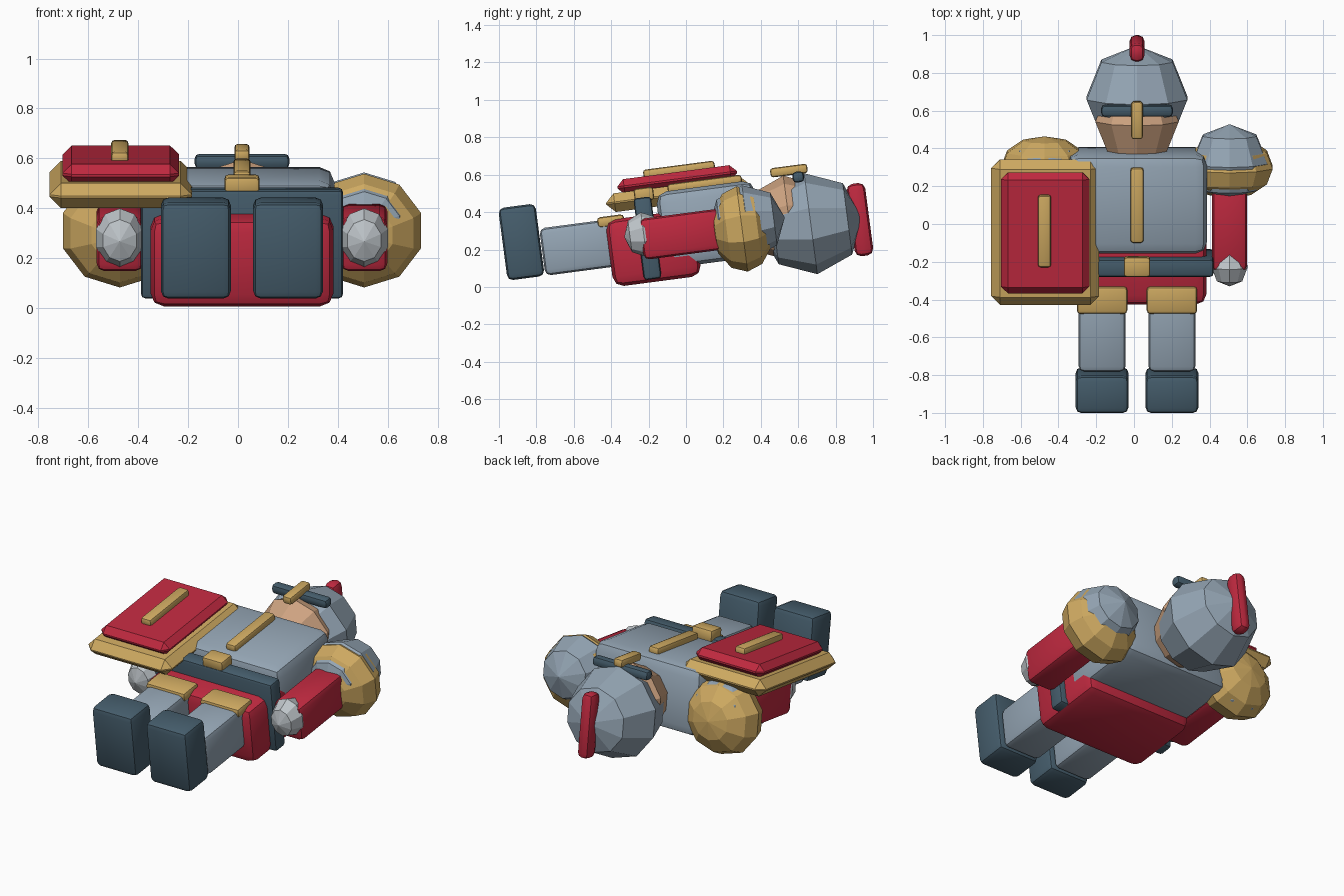
import bpy, bmesh, math
from mathutils import Matrix, Vector

if "Cube" in bpy.data.objects:
    bpy.data.objects.remove(bpy.data.objects["Cube"])

TILT = Matrix.Rotation(math.radians(7.5), 4, 'X')   # figure lies back, head end raised
MID = 0.016                                         # x of the body's centre line


def material(name, rgb):
    m = bpy.data.materials.new(name)
    m.diffuse_color = (*rgb, 1)
    m.use_nodes = True
    m.node_tree.nodes["Principled BSDF"].inputs["Base Color"].default_value = m.diffuse_color
    return m


STEEL = material("steel", (0.30, 0.38, 0.46))
DARK = material("dark_steel", (0.06, 0.11, 0.15))
RED = material("red_cloth", (0.52, 0.022, 0.05))
GOLD = material("gold", (0.62, 0.40, 0.12))
SKIN = material("skin", (0.62, 0.37, 0.22))
SILVER = material("silver", (0.52, 0.56, 0.59))


def finish(bm, name, loc, mat):
    """Turn a bmesh into a tilted object placed at loc."""
    bmesh.ops.transform(bm, matrix=Matrix.Translation(Vector(loc)) @ TILT, verts=bm.verts)
    me = bpy.data.meshes.new(name)
    bm.to_mesh(me)
    bm.free()
    me.materials.append(mat)
    ob = bpy.data.objects.new(name, me)
    bpy.context.collection.objects.link(ob)
    return ob


def box(name, loc, size, mat, bevel=0.02, seg=2):
    """Box with rounded (seg 2) or chamfered (seg 1) edges."""
    bm = bmesh.new()
    bmesh.ops.create_cube(bm, size=1)
    bmesh.ops.scale(bm, vec=size, verts=bm.verts)
    bmesh.ops.bevel(bm, geom=bm.edges[:], offset=bevel, segments=seg,
                    profile=0.5, affect='EDGES', clamp_overlap=True)
    ob = finish(bm, name, loc, mat)
    if seg > 1:
        bpy.ops.object.select_all(action='DESELECT')
        ob.select_set(True)
        bpy.context.view_layer.objects.active = ob
        bpy.ops.object.shade_smooth_by_angle(angle=math.radians(35))
    return ob


def ball(name, loc, radii, mat, segs=10, rings=4, pole_up=False):
    """Faceted ball, its pole along the body unless pole_up."""
    bm = bmesh.new()
    bmesh.ops.create_uvsphere(bm, u_segments=segs, v_segments=rings, radius=1)
    if not pole_up:
        bmesh.ops.rotate(bm, matrix=Matrix.Rotation(-math.pi / 2, 3, 'X'), verts=bm.verts)
    bmesh.ops.scale(bm, vec=radii, verts=bm.verts)
    return finish(bm, name, loc, mat)


# Trunk
box("torso", (MID, 0.125, 0.335), (0.74, 0.53, 0.41), STEEL, 0.06)
box("hips", (MID, -0.174, 0.208), (0.735, 0.475, 0.36), RED, 0.055)
box("belt", (MID, -0.206, 0.26), (0.81, 0.095, 0.44), DARK, 0.018)
box("buckle", (MID, -0.225, 0.495), (0.14, 0.105, 0.07), GOLD, 0.015)
box("chest_stripe", (MID, 0.10, 0.55), (0.07, 0.40, 0.05), GOLD, 0.015)

# Head
ball("face", (MID, 0.55, 0.365), (0.232, 0.232, 0.232), SKIN)
ball("helmet", (MID, 0.667, 0.338), (0.28, 0.28, 0.272), STEEL)
box("visor_bar", (MID, 0.60, 0.588), (0.38, 0.062, 0.058), DARK, 0.02)
box("nose_guard", (MID, 0.55, 0.622), (0.062, 0.20, 0.05), GOLD, 0.015)
box("plume", (MID, 0.93, 0.36), (0.08, 0.10, 0.39), RED, 0.034)

# Limbs on both sides
for side, s in (("left", -1), ("right", 1)):
    leg_x, arm_x = MID + s * 0.185, MID + s * 0.49
    box(side + "_leg", (leg_x, -0.55, 0.215), (0.25, 0.44, 0.255), STEEL, 0.03)
    box(side + "_boot", (leg_x, -0.88, 0.24), (0.28, 0.20, 0.39), DARK, 0.03)
    box(side + "_thigh_plate", (leg_x, -0.402, 0.352), (0.267, 0.145, 0.057), GOLD, 0.018)
    box(side + "_arm", (arm_x, -0.02, 0.282), (0.185, 0.44, 0.22), RED, 0.03)
    ball(side + "_hand", (arm_x, -0.226, 0.28), (0.10, 0.105, 0.12), SILVER)
    ball(side + "_shoulder_guard", (arm_x, 0.30, 0.31), (0.24, 0.165, 0.23), GOLD, 10, 6)

# Shoulder joints showing through the guards
ball("right_shoulder", (MID + 0.49, 0.325, 0.345), (0.21, 0.205, 0.20), STEEL)
ball("left_shoulder", (MID - 0.49, 0.305, 0.315), (0.215, 0.155, 0.22), STEEL, 8, 6, True)

# Shield carried over the left arm
box("shield_rim", (-0.47, -0.043, 0.495), (0.572, 0.775, 0.10), GOLD, 0.046, 1)
box("shield_face", (-0.47, -0.047, 0.573), (0.467, 0.645, 0.082), RED, 0.036, 1)
box("shield_stripe", (-0.474, -0.037, 0.625), (0.07, 0.385, 0.052), GOLD, 0.015)
